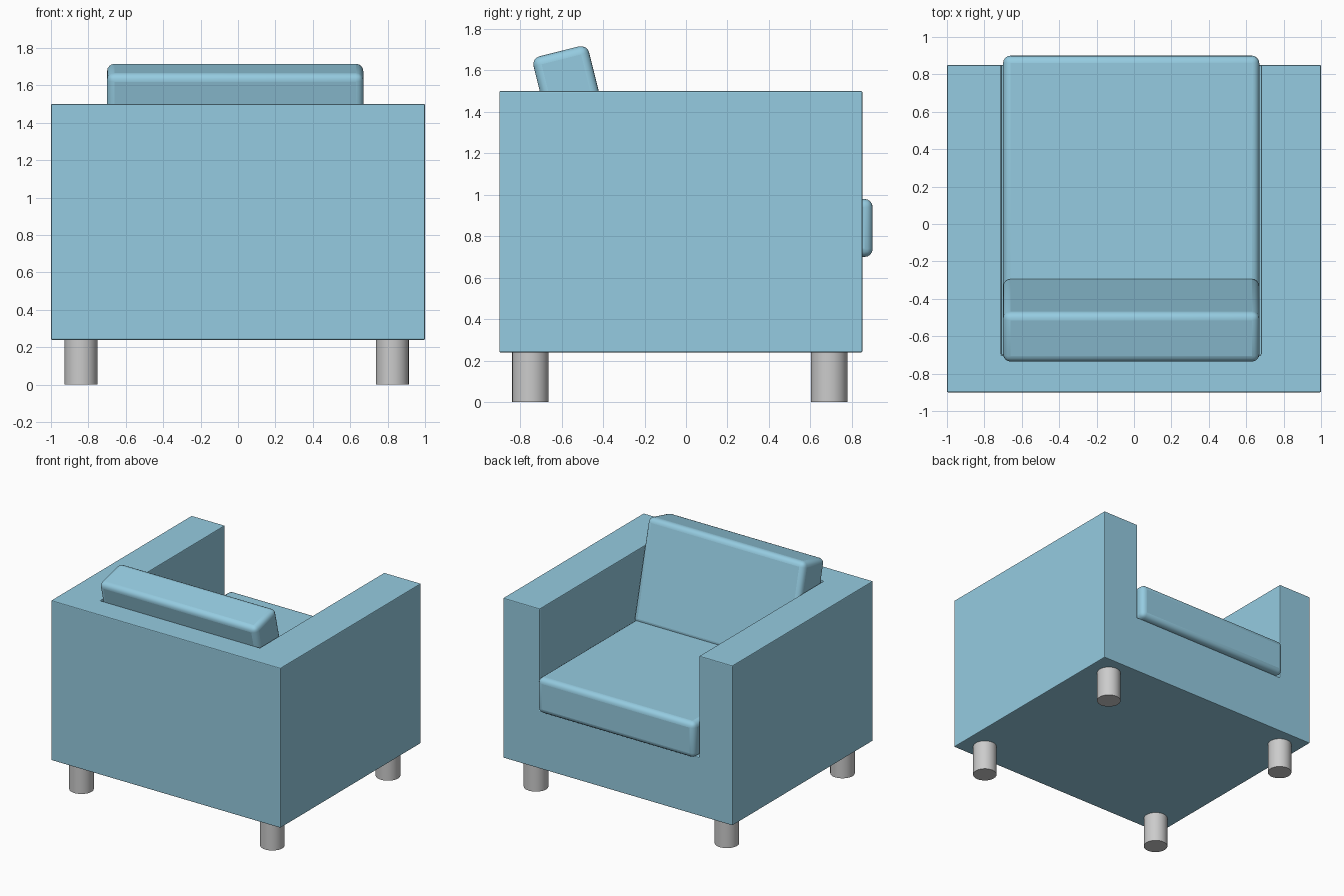
import bpy
from math import radians

if "Cube" in bpy.data.objects:
    bpy.data.objects.remove(bpy.data.objects["Cube"])

blue = bpy.data.materials.new("blue_fabric")
blue.diffuse_color = (0.30, 0.60, 0.75, 1)
blue.use_nodes = True
blue.node_tree.nodes["Principled BSDF"].inputs["Base Color"].default_value = blue.diffuse_color


def box(name, lo, hi, bevel=0.0, segments=4, tilt=0.0):
    """Box between two corners, with optional rounded edges and x tilt."""
    center = [(a + b) / 2 for a, b in zip(lo, hi)]
    bpy.ops.mesh.primitive_cube_add(size=1, location=center)
    ob = bpy.context.object
    ob.name = name
    ob.scale = [b - a for a, b in zip(lo, hi)]
    bpy.ops.object.transform_apply(location=False, rotation=False, scale=True)
    ob.rotation_euler.x = radians(tilt)
    ob.data.materials.append(blue)
    if bevel:
        mod = ob.modifiers.new("rounded_edges", 'BEVEL')
        mod.width, mod.segments = bevel, segments
        bpy.ops.object.shade_smooth_by_angle(angle=radians(40))
    return ob


# Body: block with the seat space cut out, leaving base, back and arms
body = box("body", (-1, -0.9, 0.24), (1, 0.85, 1.5))
cutter = box("seat_space_cutter", (-0.71, -0.7, 0.7), (0.68, 1.2, 1.8))
cut = body.modifiers.new("seat_space", 'BOOLEAN')
cut.operation, cut.solver, cut.object = 'DIFFERENCE', 'EXACT', cutter
bpy.context.view_layer.objects.active = body
bpy.ops.object.modifier_apply(modifier=cut.name)
bpy.data.objects.remove(cutter)
edge = body.modifiers.new("soft_edges", 'BEVEL')
edge.width, edge.segments = 0.006, 2

# Cushions
box("seat_cushion", (-0.70, -0.65, 0.70), (0.67, 0.90, 0.98), 0.04)
box("back_cushion", (-0.70, -0.653, 0.913), (0.67, -0.377, 1.703), 0.04, tilt=14)

# Legs
for side, x in (("left", -0.84), ("right", 0.825)):
    for end, y in (("front", -0.75), ("rear", 0.69)):
        bpy.ops.mesh.primitive_cylinder_add(vertices=32, radius=0.088, depth=0.25,
                                            location=(x, y, 0.125))
        bpy.context.object.name = f"{end}_{side}_leg"
        bpy.ops.object.shade_smooth_by_angle(angle=radians(40))
